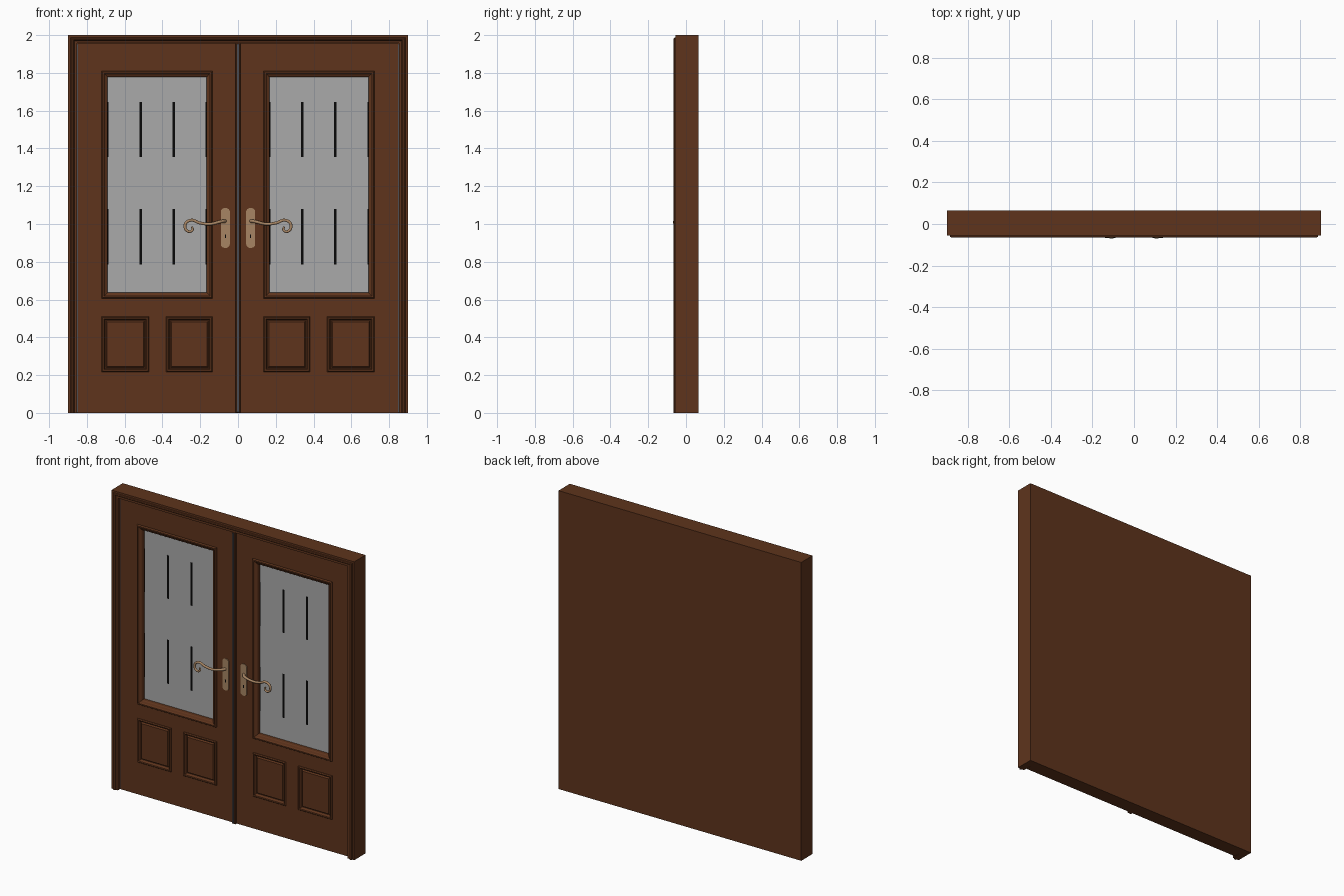
import bpy, bmesh, math

if "Cube" in bpy.data.objects:
    bpy.data.objects.remove(bpy.data.objects["Cube"])


def material(name, rgb):
    m = bpy.data.materials.new(name)
    m.diffuse_color = (*rgb, 1)
    m.use_nodes = True
    m.node_tree.nodes["Principled BSDF"].inputs["Base Color"].default_value = m.diffuse_color
    return m


WOOD = material("brown wood", (0.112, 0.034, 0.0115))
GLASS = material("grey glass", (0.40, 0.40, 0.40))
BRASS = material("dull brass", (0.39, 0.235, 0.125))
BLACK = material("black", (0.002, 0.002, 0.002))
SEAL = material("dark grey seal", (0.075, 0.075, 0.085))

SLAB_Y, LEAF_Y, GLASS_Y = 0.004, -0.032, -0.004


def finish(name, bm, mat):
    bmesh.ops.recalc_face_normals(bm, faces=bm.faces)
    me = bpy.data.meshes.new(name)
    bm.to_mesh(me)
    bm.free()
    me.materials.append(mat)
    ob = bpy.data.objects.new(name, me)
    bpy.context.collection.objects.link(ob)
    return ob


def box(name, xa, xb, ya, yb, za, zb, mat):
    bm = bmesh.new()
    bmesh.ops.create_cube(bm, size=1)
    for v in bm.verts:
        v.co = ((xa + xb) / 2 + v.co.x * (xb - xa),
                (ya + yb) / 2 + v.co.y * (yb - ya),
                (za + zb) / 2 + v.co.z * (zb - za))
    return finish(name, bm, mat)


def moulding(name, x0, x1, z0, z1, profile, mat, cap=False, open_bottom=False, top=1.0):
    """Mitred rectangular moulding; profile is a list of (inset, y)."""
    bm = bmesh.new()
    loops = []
    for d, y in profile:
        zb = z0 if open_bottom else z0 + d
        zt = z1 - d * top
        loops.append([bm.verts.new(c) for c in ((x0 + d, y, zb), (x0 + d, y, zt),
                                                (x1 - d, y, zt), (x1 - d, y, zb))])
    for a, b in zip(loops, loops[1:]):
        for i in range(3 if open_bottom else 4):
            j = (i + 1) % 4
            bm.faces.new((a[i], a[j], b[j], b[i]))
    if cap:
        bm.faces.new(loops[-1])
    if open_bottom:
        for i in (0, 3):
            bm.faces.new([l[i] for l in loops])
    return finish(name, bm, mat)


def door_leaf(name, s):
    """Flat leaf with one window opening and two panel openings."""
    xs = [0.003, 0.137, 0.378, 0.474, 0.720, 0.850]
    zs = [0.0, 0.219, 0.508, 0.608, 1.808, 1.956]
    holes = {(1, 1), (3, 1), (1, 3), (2, 3), (3, 3)}
    bm = bmesh.new()
    grid = [[bm.verts.new((s * x, LEAF_Y, z)) for z in zs] for x in xs]
    for i in range(5):
        for j in range(5):
            if (i, j) not in holes:
                bm.faces.new((grid[i][j], grid[i + 1][j], grid[i + 1][j + 1], grid[i][j + 1]))
    ext = bmesh.ops.extrude_face_region(bm, geom=bm.faces[:])
    for v in [g for g in ext["geom"] if isinstance(g, bmesh.types.BMVert)]:
        v.co.y = SLAB_Y + 0.004
    return finish(name, bm, WOOD)


def handle(side, s):
    # back plate with rounded ends
    cx, cz, w, h = s * 0.067, 0.979, 0.0235, 0.106
    pts = []
    for k in range(9):
        a = math.pi * k / 8
        pts.append((w * math.cos(a), h - 0.018 + 0.018 * math.sin(a)))
    pts += [(-x, -z) for x, z in pts]
    bm = bmesh.new()
    rings = []
    for scale, y in ((1, LEAF_Y + 0.002), (1, LEAF_Y - 0.005)):
        rings.append([bm.verts.new((cx + x * scale, y, cz + z)) for x, z in pts])
    for a, b in zip(rings, rings[1:]):
        for i in range(len(pts)):
            j = (i + 1) % len(pts)
            bm.faces.new((a[i], a[j], b[j], b[i]))
    bm.faces.new(rings[-1])
    finish(side + "_handle_plate", bm, BRASS)
    box(side + "_keyhole", cx - 0.003, cx + 0.003, LEAF_Y - 0.0055, LEAF_Y - 0.004,
        0.925, 0.944, BLACK)
    # curled lever swept along a curve
    path = [(0.068, -0.034, 1.015, 1.2), (0.085, -0.055, 1.014, 1.1), (0.15, -0.058, 1.000, 1.0),
            (0.204, -0.058, 1.006, 1.0), (0.250, -0.058, 1.020, 1.0), (0.280, -0.058, 0.996, 1.0),
            (0.264, -0.058, 0.961, 0.9), (0.240, -0.058, 0.970, 0.8), (0.245, -0.058, 0.986, 0.6)]
    cu = bpy.data.curves.new(side + "_handle_lever", 'CURVE')
    cu.dimensions = '3D'
    cu.bevel_depth, cu.bevel_resolution, cu.resolution_u = 0.0078, 6, 12
    cu.use_fill_caps = True
    sp = cu.splines.new('BEZIER')
    sp.bezier_points.add(len(path) - 1)
    for p, (x, y, z, r) in zip(sp.bezier_points, path):
        p.co, p.radius = (s * x, y, z), r
        p.handle_left_type = p.handle_right_type = 'AUTO'
    cu.materials.append(BRASS)
    ob = bpy.data.objects.new(side + "_handle_lever", cu)
    bpy.context.collection.objects.link(ob)
    bpy.ops.object.select_all(action='DESELECT')
    ob.select_set(True)
    bpy.context.view_layer.objects.active = ob
    bpy.ops.object.convert(target='MESH')
    bpy.ops.object.shade_smooth_by_angle()


# solid backing and surrounding frame
box("backing_slab", -0.9, 0.9, SLAB_Y, 0.065, 0, 2, WOOD)
moulding("door_frame", -0.9, 0.9, 0, 2,
         [(0, SLAB_Y), (0, -0.055), (0.014, -0.055), (0.016, -0.062), (0.022, -0.065),
          (0.030, -0.062), (0.034, -0.055), (0.048, -0.055), (0.048, SLAB_Y)],
         WOOD, open_bottom=True, top=0.88)
# cover strip between the leaves, with a seal line
moulding("centre_strip", -0.013, 0.013, 0, 1.957,
         [(0, SLAB_Y), (0, -0.046), (0.004, -0.050)], WOOD, cap=True)
box("centre_seal", -0.004, 0.004, -0.051, -0.048, 0.005, 1.952, SEAL)

WINDOW = [(0, -0.030), (0, -0.038), (0.004, -0.044), (0.012, -0.044), (0.018, -0.037),
          (0.028, -0.032), (0.032, -0.026), (0.032, -0.002)]
PANEL = [(0, -0.030), (0, -0.036), (0.005, -0.042), (0.012, -0.040), (0.019, -0.022),
         (0.022, -0.022), (0.029, -0.032)]

for side, s in (("left", -1), ("right", 1)):
    door_leaf(side + "_leaf", s)

    def span(a, b):
        return sorted((s * a, s * b))

    # seal in the gap between leaf and frame
    box(side + "_edge_seal", *span(0.848, 0.8525), LEAF_Y - 0.002, LEAF_Y + 0.004,
        0.002, 1.954, SEAL)
    # window moulding, glass and dark glazing lines
    moulding(side + "_window_moulding", *span(0.135, 0.722), 0.606, 1.81, WINDOW, WOOD)
    box(side + "_glass", *span(0.14, 0.717), GLASS_Y, SLAB_Y + 0.001, 0.612, 1.804, GLASS)
    for i, x in enumerate((0.168, 0.341, 0.516, 0.689)):
        w = 0.0065 if i in (1, 2) else 0.003
        for j, (za, zb) in enumerate(((0.785, 1.08), (1.355, 1.645))):
            box(f"{side}_glass_line_{i}_{j}", *span(x - w, x + w),
                GLASS_Y - 0.001, GLASS_Y + 0.001, za, zb, BLACK)
    # two raised lower panels
    for i, (a, b) in enumerate(((0.135, 0.380), (0.472, 0.722))):
        moulding(f"{side}_lower_panel_{i}", *span(a, b), 0.217, 0.510, PANEL, WOOD, cap=True)
    handle(side, s)
